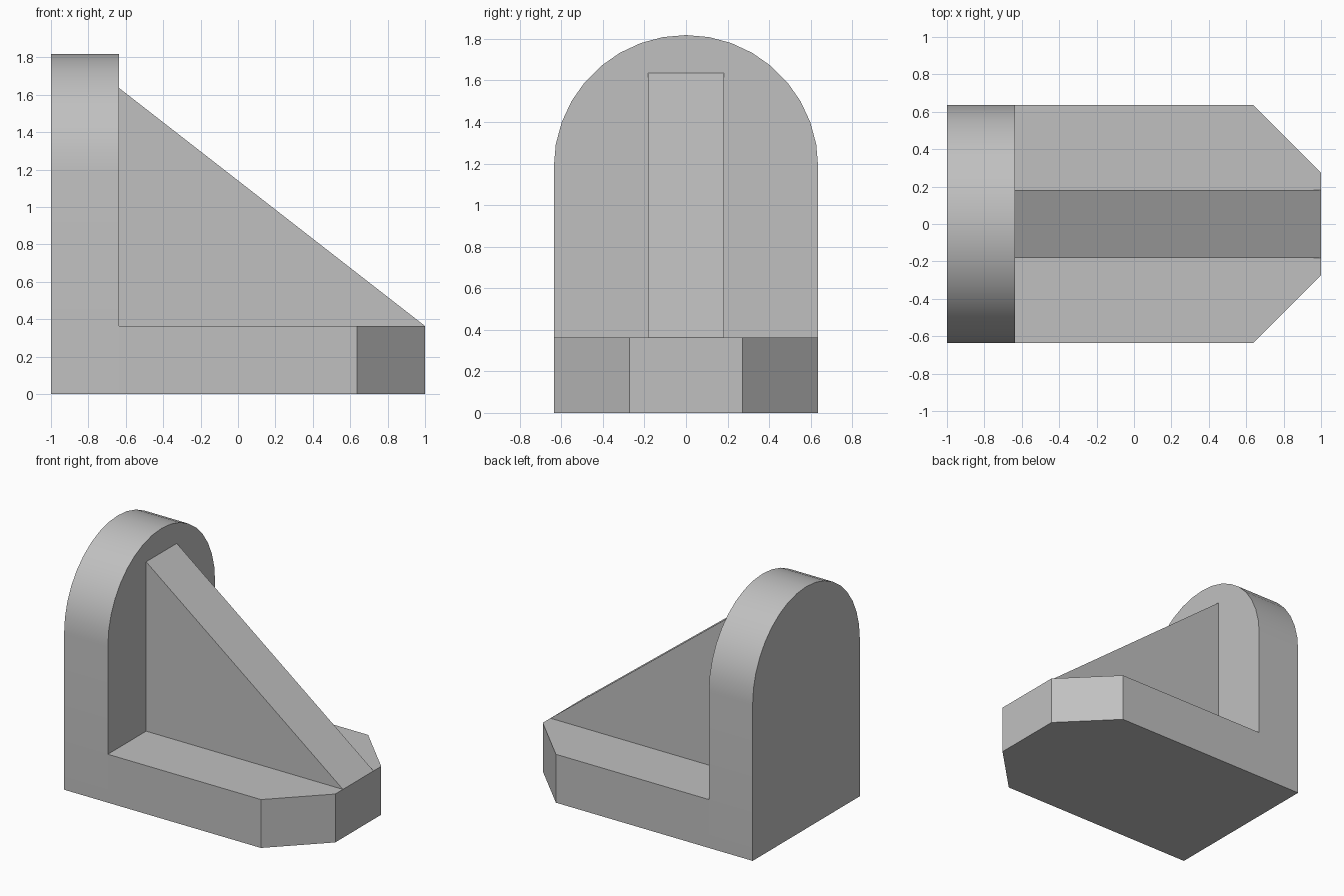
import bpy
import bmesh
from math import cos, sin, pi, radians
from mathutils import Vector

cube = bpy.data.objects.get("Cube")
if cube:
    bpy.data.objects.remove(cube, do_unlink=True)

UNIT = 2 / 11            # the bracket is laid out on an 11-unit grid
HALF = 3.5 * UNIT        # half width
THICK = 2 * UNIT         # plate thickness
ARCH_Z = 6.5 * UNIT      # centre height of the rounded top
ARCH_STEPS = 18

grey = bpy.data.materials.new("plain grey")
grey.use_nodes = True
colour = (0.53, 0.53, 0.53, 1)
grey.diffuse_color = colour
grey.node_tree.nodes["Principled BSDF"].inputs["Base Color"].default_value = colour


def extrude_profile(name, points, depth):
    """Fill a closed profile and extrude it along the depth vector."""
    bm = bmesh.new()
    face = bm.faces.new([bm.verts.new(p) for p in points])
    result = bmesh.ops.extrude_face_region(bm, geom=[face], use_keep_orig=True)
    moved = [v for v in result["geom"] if isinstance(v, bmesh.types.BMVert)]
    bmesh.ops.translate(bm, verts=moved, vec=Vector(depth))
    bmesh.ops.recalc_face_normals(bm, faces=bm.faces)
    mesh = bpy.data.meshes.new(name)
    bm.to_mesh(mesh)
    bm.free()
    mesh.materials.append(grey)
    obj = bpy.data.objects.new(name, mesh)
    bpy.context.collection.objects.link(obj)
    return obj


# Upright plate with a semicircular top
arch = [(-1, HALF * cos(pi * i / ARCH_STEPS), ARCH_Z + HALF * sin(pi * i / ARCH_STEPS))
        for i in range(ARCH_STEPS + 1)]
upright = extrude_profile("upright_plate", [(-1, HALF, 0)] + arch + [(-1, -HALF, 0)],
                          (THICK, 0, 0))

# Base plate with two chamfered corners, butting against the upright
inner = -1 + THICK
right_side = [(inner, -HALF, 0), (1 - THICK, -HALF, 0), (1, THICK - HALF, 0)]
left_side = [(x, -y, z) for x, y, z in reversed(right_side)]
extrude_profile("base_plate", right_side + left_side, (0, 0, THICK))

# Triangular stiffening rib
extrude_profile("support_rib",
                [(inner, -UNIT, THICK), (1, -UNIT, THICK), (inner, -UNIT, 9 * UNIT)],
                (0, 2 * UNIT, 0))

# Smooth the rounded top, keeping its rims sharp
bpy.ops.object.select_all(action="DESELECT")
upright.select_set(True)
bpy.context.view_layer.objects.active = upright
bpy.ops.object.shade_smooth_by_angle(angle=radians(30))
